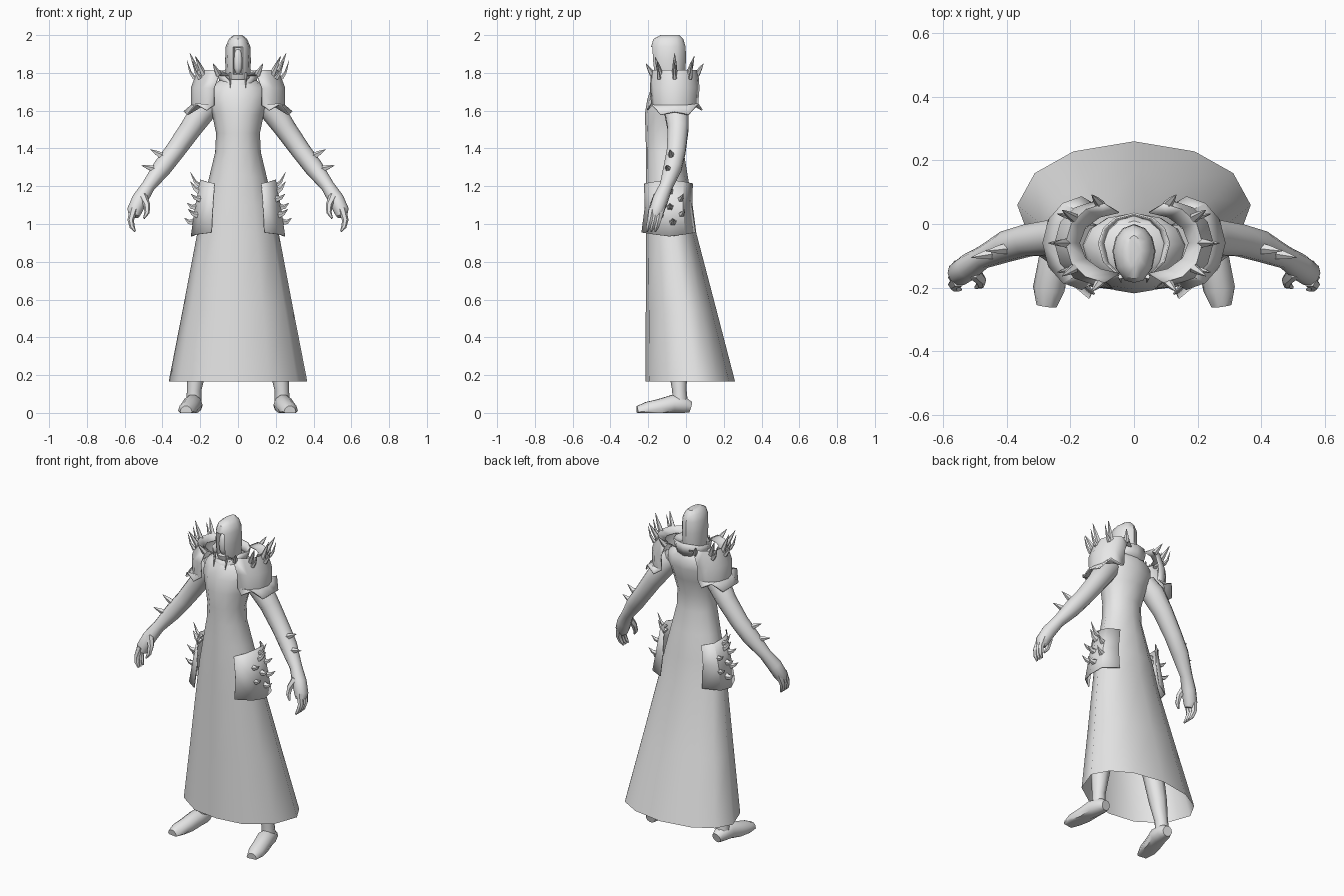
import bpy, bmesh, math
from mathutils import Vector

if "Cube" in bpy.data.objects:
    bpy.data.objects.remove(bpy.data.objects["Cube"])

grey = bpy.data.materials.new("plain grey")
grey.diffuse_color = (0.8, 0.8, 0.8, 1)
grey.use_nodes = True
grey.node_tree.nodes["Principled BSDF"].inputs["Base Color"].default_value = grey.diffuse_color


def finish(name, bm, mirror=False, thick=0, angle=50):
    """Turn a bmesh into a smooth-shaded object, optionally mirrored in x."""
    bmesh.ops.recalc_face_normals(bm, faces=bm.faces)
    me = bpy.data.meshes.new(name)
    bm.to_mesh(me)
    bm.free()
    me.materials.append(grey)
    ob = bpy.data.objects.new(name, me)
    bpy.context.collection.objects.link(ob)
    if thick:
        m = ob.modifiers.new("thickness", 'SOLIDIFY')
        m.thickness = thick
    if mirror:
        m = ob.modifiers.new("mirror", 'MIRROR')
        m.use_mirror_merge = False
    bpy.context.view_layer.objects.active = ob
    ob.select_set(True)
    bpy.ops.object.shade_smooth_by_angle(angle=math.radians(angle))
    ob.select_set(False)
    return ob


def skin(bm, rows, closed=True, caps=(False, False)):
    """Join rows of points into quads."""
    vs = [[bm.verts.new(p) for p in r] for r in rows]
    n = len(vs[0])
    for a, b in zip(vs, vs[1:]):
        for i in range(n if closed else n - 1):
            j = (i + 1) % n
            bm.faces.new((a[i], a[j], b[j], b[i]))
    if caps[0]:
        bm.faces.new(vs[0][::-1])
    if caps[1]:
        bm.faces.new(vs[-1])


def tube(bm, path, sides=8):
    """Round limb along (x, y, z, radius) points, kept above the ground."""
    pts = [Vector(p[:3]) for p in path]
    rows = []
    for i, p in enumerate(path):
        t = (pts[min(i + 1, len(pts) - 1)] - pts[max(i - 1, 0)]).normalized()
        ref = Vector((0, 1, 0)) if abs(t.y) < 0.8 else Vector((0, 0, 1))
        u = t.cross(ref).normalized()
        v = t.cross(u)
        ring = []
        for k in range(sides):
            a = 2 * math.pi * k / sides
            q = pts[i] + (u * math.cos(a) + v * math.sin(a)) * p[3]
            q.z = max(q.z, 0)
            ring.append(q)
        rows.append(ring)
    skin(bm, rows, caps=(True, True))


def spike(bm, base, tip, r, bend=0.0):
    """Tapered thorn, bent upwards at the tip."""
    b, t = Vector(base), Vector(tip)
    m = b.lerp(t, 0.55) - Vector((0, 0, bend))
    tube(bm, [(*b, r), (*m, r * 0.6), (*t, 0.001)], 5)


# Body cross-section: (sideways, depth) factors for one half
HALF = [(0, -1), (.45, -.92), (.85, -.55), (1, 0), (.85, .5), (.52, .84), (0, 1)]
OUTLINE = HALF + [(-x, y) for x, y in HALF[-2:0:-1]]


def body_ring(z, w, front, back, c):
    return [(x * w, c + (y * (back - c) if y > 0 else y * (c - front)), z)
            for x, y in OUTLINE]


# Robe skirt and torso, open at the hem
bm = bmesh.new()
skin(bm, [body_ring(*r) for r in [
    (.165, .367, -.215, .26, .06), (.55, .292, -.213, .16, 0), (.95, .216, -.212, .055, -.06),
    (1.1, .188, -.212, .035, -.075), (1.25, .152, -.212, .01, -.09), (1.38, .121, -.212, -.012, -.1),
    (1.48, .116, -.214, -.012, -.1), (1.58, .137, -.218, .015, -.09), (1.66, .165, -.205, .035, -.07),
    (1.72, .155, -.185, .035, -.06), (1.77, .085, -.155, .01, -.07)]], caps=(False, True))
finish("robe", bm)

# Flared collar, dipping to a point at the front
bm = bmesh.new()
rows = []
for z, w, f, b in [(1.73, .085, -.175, .02), (1.81, .108, -.165, .03)]:
    rows.append([(x, y, zz - (.045 if y < -.12 and abs(x) < .06 else 0) + (.01 if y > 0 else 0))
                 for x, y, zz in body_ring(z, w, f, b, -.06)])
skin(bm, rows)
finish("collar", bm, thick=.006, angle=35)

# Hood with sunken face opening
bm = bmesh.new()
skin(bm, [body_ring(*r) for r in [
    (1.74, .058, -.15, -.015, -.08), (1.79, .066, -.172, -.005, -.085), (1.87, .068, -.182, 0, -.085),
    (1.94, .065, -.185, -.002, -.085), (1.98, .048, -.172, -.015, -.085),
    (2.0, .022, -.135, -.035, -.085)]], caps=(True, True))
bm.normal_update()
bmesh.ops.recalc_face_normals(bm, faces=bm.faces)
front = [f for f in bm.faces if abs(f.calc_center_median().x) < .03
         and f.calc_center_median().y < -.15 and 1.78 < f.calc_center_median().z < 1.95]
bmesh.ops.inset_region(bm, faces=front, thickness=.003, depth=0)
bmesh.ops.inset_region(bm, faces=front, thickness=.004, depth=-.03)
finish("hood", bm, angle=40)

# Face inside the hood
bm = bmesh.new()
bmesh.ops.create_uvsphere(bm, u_segments=10, v_segments=6, radius=1)
for v in bm.verts:
    v.co = (v.co.x * .026, -.145 + v.co.y * .025, 1.86 + v.co.z * .07)
finish("face", bm)

# Thin strands hanging beside the face
bm = bmesh.new()
spike(bm, (.043, -.165, 1.80), (.04, -.185, 1.72), .008)
finish("strands", bm, mirror=True)

# Arms with hand, fingers and thumb
bm = bmesh.new()
tube(bm, [(.13, -.06, 1.66, .06), (.185, -.05, 1.6, .068), (.25, -.042, 1.505, .058),
          (.335, -.052, 1.385, .052), (.40, -.07, 1.3, .05), (.475, -.105, 1.2, .036),
          (.52, -.135, 1.13, .042), (.548, -.155, 1.07, .04), (.55, -.165, 1.04, .028)], 10)
finish("arm", bm, mirror=True)
bm = bmesh.new()
for dy in (-.022, .0, .022):
    tube(bm, [(.552, -.155 + dy, 1.08, .022), (.568, -.168 + dy, 1.02, .017),
              (.56, -.178 + dy, .985, .014), (.545, -.185 + dy, .96, .005)], 6)
tube(bm, [(.505, -.15, 1.15, .024), (.482, -.175, 1.1, .018),
          (.482, -.19, 1.06, .014), (.498, -.2, 1.03, .005)], 6)
finish("fingers", bm, mirror=True)

# Forearm thorns
bm = bmesh.new()
spike(bm, (.385, -.075, 1.35), (.465, -.085, 1.395), .022)
spike(bm, (.425, -.09, 1.285), (.512, -.105, 1.31), .022)
finish("forearm_thorns", bm, mirror=True)

# Shoulder guards: crescent shell with a jagged flared rim
CENTRE = -.06


def guard_point(x, r, z, t, drop=.0):
    return (x - .135 * (1 - math.cos(t)), CENTRE + r * math.sin(t), z - drop)


bm = bmesh.new()
angles = [math.radians(a) for a in (-85, -58, -30, 0, 30, 58, 85)]
rows = []
for i, (x, r, z) in enumerate([(.17, .095, 1.79), (.215, .125, 1.815), (.25, .132, 1.72),
                               (.25, .125, 1.63), (.288, .148, 1.575)]):
    row = []
    for k, t in enumerate(angles):
        lift = .05 * abs(math.sin(t)) if i == 4 else 0
        jag = (-.022 if k % 2 else .018) if i == 4 else 0
        row.append(guard_point(x, r, z + lift, t, jag))
    rows.append(row)
skin(bm, rows, closed=False)
finish("shoulder_guard", bm, mirror=True, thick=.008, angle=40)

# Curved horns along the top of each guard
bm = bmesh.new()
for deg, dx, dy, dz in [(-78, .03, -.035, .06), (-38, .045, -.03, .095), (0, .045, 0, .115),
                        (38, .045, .03, .1), (78, .03, .035, .06)]:
    x, y, z = guard_point(.21, .12, 1.79, math.radians(deg))
    spike(bm, (x, y, z), (x + dx, y + dy, z + dz), .017, -.0)
    if abs(deg) < 50:
        spike(bm, (x + .02, y + dy * .3, z - .02), (x + .06, y + dy * .6, z + .075), .012, .02)
finish("shoulder_horns", bm, mirror=True)

# Hip plates wrapping the sides of the skirt
bm = bmesh.new()
cols = [(.135, -.228, 0), (.2, -.165, .01), (.228, -.09, .02), (.215, -.01, .01), (.14, .042, 0)]
rows = []
for z, dx, grow, dip in [(1.215, -.028, .96, -1), (1.09, 0, .93, 0), (.955, .022, 1.06, 1)]:
    rows.append([(x + dx * (1 if 0 < i < 4 else .3), -.095 + (y + .095) * grow, z - dip * d)
                 for i, (x, y, d) in enumerate(cols)])
skin(bm, rows, closed=False)
finish("hip_plate", bm, mirror=True, thick=.006, angle=40)

# Hip thorns in two staggered columns
bm = bmesh.new()
for y, z, x in [(-.085, 1.17, .2), (-.085, 1.09, .218), (-.07, 1.01, .232)]:
    spike(bm, (x, y, z), (x + .052, y, z + .055 * (1 if z > 1.1 else .4)), .021, .012)
for y, z, x in [(-.13, 1.13, .2), (-.03, 1.13, .2), (-.13, 1.045, .212), (-.025, 1.05, .215)]:
    spike(bm, (x, y, z), (x + .05, y + (y + .08) * .3, z + .03), .018, .008)
spike(bm, (.195, -.08, 1.2), (.252, -.08, 1.275), .015, .02)
finish("hip_thorns", bm, mirror=True)

# Legs and feet
bm = bmesh.new()
tube(bm, [(.10, -.06, .95, .075), (.16, -.055, .55, .068), (.215, -.045, .25, .052),
          (.232, -.035, .12, .038), (.235, -.03, .03, .042)], 8)
finish("leg", bm, mirror=True)
bm = bmesh.new()
tube(bm, [(.228, .024, .03, .03), (.232, -.01, .04, .045), (.24, -.07, .045, .052),
          (.255, -.14, .025, .05), (.268, -.205, .01, .05), (.275, -.258, .005, .032)], 10)
finish("foot", bm, mirror=True)
